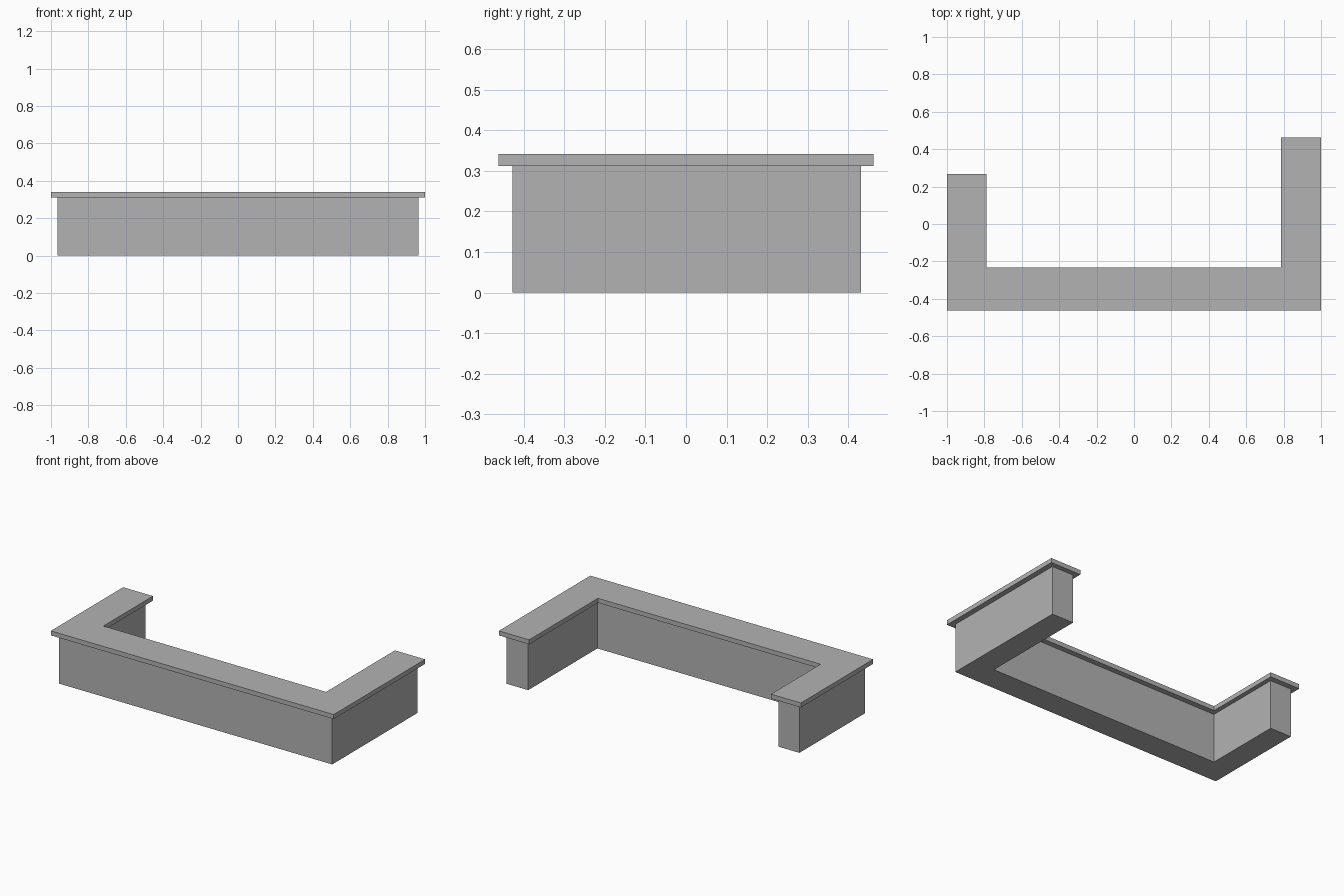
import bpy
import bmesh

cube = bpy.data.objects.get("Cube")
if cube:
    bpy.data.objects.remove(cube, do_unlink=True)

# Single grey colour
grey = bpy.data.materials.new("plain_grey")
grey.use_nodes = True
colour = (0.45, 0.45, 0.45, 1)
grey.diffuse_color = colour
grey.node_tree.nodes["Principled BSDF"].inputs["Base Color"].default_value = colour


def u_slab(name, side, inner_right, inner_left, front, inner_front,
           back_right, back_left, bottom, top):
    """Extrude a U-shaped footprint between two heights."""
    outline = [(-side, front), (side, front), (side, back_left),
               (inner_left, back_left), (inner_left, inner_front),
               (inner_right, inner_front), (inner_right, back_right),
               (-side, back_right)]
    bm = bmesh.new()
    base = bm.faces.new([bm.verts.new((x, y, bottom)) for x, y in outline])
    grown = bmesh.ops.extrude_face_region(bm, geom=[base], use_keep_orig=True)
    raised = [g for g in grown["geom"] if isinstance(g, bmesh.types.BMVert)]
    bmesh.ops.translate(bm, verts=raised, vec=(0, 0, top - bottom))
    bmesh.ops.recalc_face_normals(bm, faces=bm.faces)
    mesh = bpy.data.meshes.new(name)
    bm.to_mesh(mesh)
    bm.free()
    mesh.materials.append(grey)
    obj = bpy.data.objects.new(name, mesh)
    bpy.context.collection.objects.link(obj)
    return obj


# Counter body with one arm longer than the other
u_slab("counter_body", side=0.966, inner_right=-0.817, inner_left=0.814,
       front=-0.428, inner_front=-0.267, back_right=0.234, back_left=0.431,
       bottom=0, top=0.312)

# Overhanging worktop
u_slab("worktop", side=1, inner_right=-0.789, inner_left=0.786,
       front=-0.462, inner_front=-0.233, back_right=0.268, back_left=0.462,
       bottom=0.312, top=0.341)
